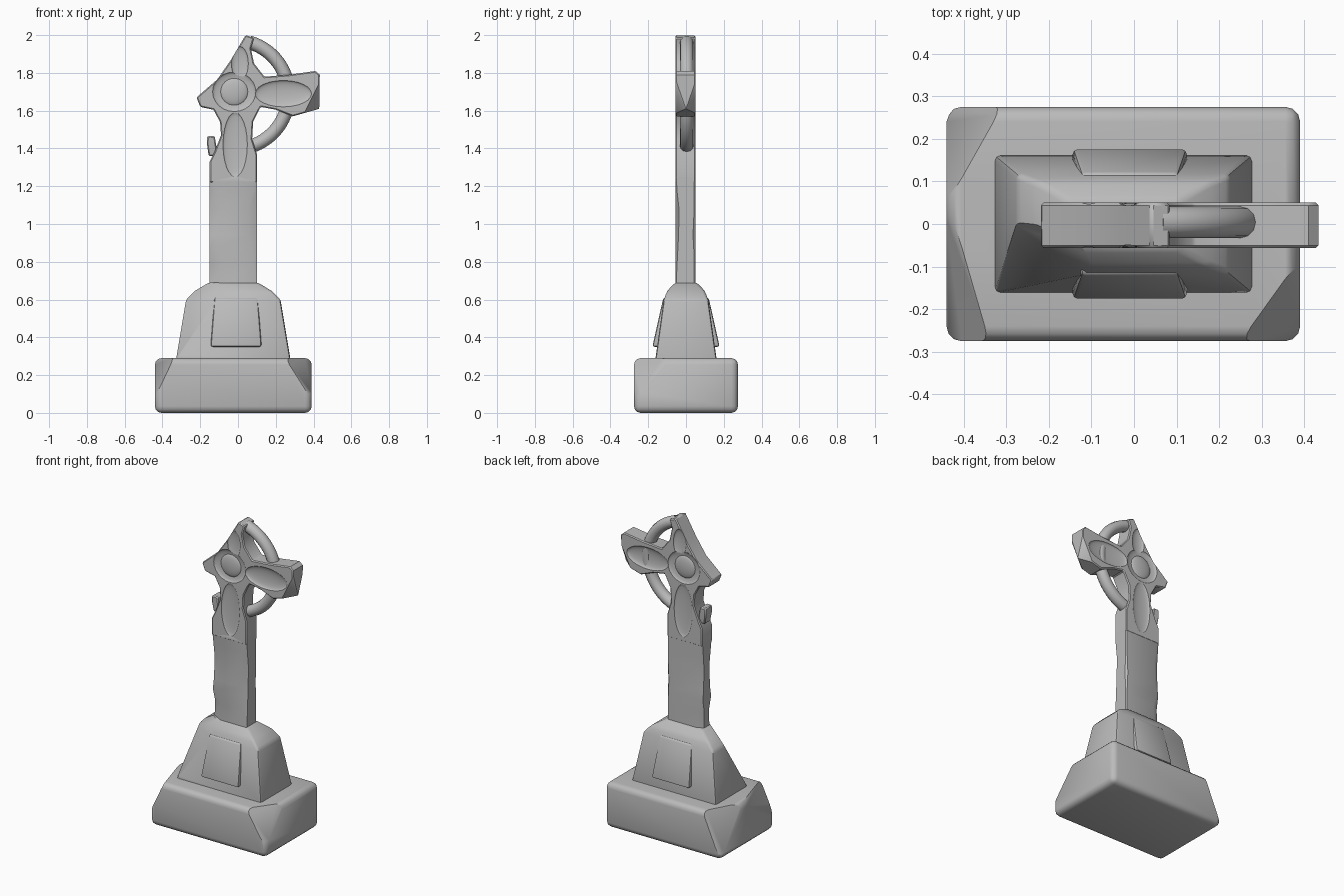
import bpy, bmesh
from math import sin, cos, pi, radians
from mathutils import Vector

if "Cube" in bpy.data.objects:
    bpy.data.objects.remove(bpy.data.objects["Cube"], do_unlink=True)

STONE = (0.5, 0.5, 0.5, 1)
stone = bpy.data.materials.new("grey stone")
stone.use_nodes = True
stone.diffuse_color = STONE
stone.node_tree.nodes["Principled BSDF"].inputs["Base Color"].default_value = STONE


def loft(sections):
    """Join rings of equal length into a closed solid."""
    bm = bmesh.new()
    rings = [[bm.verts.new(p) for p in s] for s in sections]
    n = len(rings[0])
    for a, b in zip(rings, rings[1:]):
        for i in range(n):
            j = (i + 1) % n
            bm.faces.new((a[i], a[j], b[j], b[i]))
    bm.faces.new(rings[0])
    bm.faces.new(rings[-1])
    bmesh.ops.recalc_face_normals(bm, faces=bm.faces)
    return bm


def rect(cx, hx, hy, z):
    return [(cx + sx * hx, sy * hy, z) for sx, sy in ((-1, -1), (1, -1), (1, 1), (-1, 1))]


def soften(bm, width, segments=2, limit=20):
    edges = [e for e in bm.edges if e.calc_face_angle(0) > radians(limit)]
    bmesh.ops.bevel(bm, geom=edges, offset=width, segments=segments,
                    profile=0.5, affect='EDGES', clamp_overlap=True)


def chip(bm, a, b, c, inside):
    """Break off everything beyond the plane through a, b and c."""
    a, b, c = Vector(a), Vector(b), Vector(c)
    n = (b - a).cross(c - a).normalized()
    if n.dot(Vector(inside) - a) > 0:
        n = -n
    geom = bm.verts[:] + bm.edges[:] + bm.faces[:]
    cut = bmesh.ops.bisect_plane(bm, geom=geom, plane_co=a, plane_no=n, clear_outer=True)
    edges = [e for e in cut["geom_cut"] if isinstance(e, bmesh.types.BMEdge)]
    bmesh.ops.contextual_create(bm, geom=edges)


def finish(bm, name, angle=40):
    bmesh.ops.recalc_face_normals(bm, faces=bm.faces)
    me = bpy.data.meshes.new(name)
    bm.to_mesh(me)
    bm.free()
    me.materials.append(stone)
    ob = bpy.data.objects.new(name, me)
    bpy.context.collection.objects.link(ob)
    smooth(ob, angle)
    return ob


def smooth(ob, angle=40):
    bpy.ops.object.select_all(action='DESELECT')
    ob.select_set(True)
    bpy.context.view_layer.objects.active = ob
    bpy.ops.object.shade_smooth_by_angle(angle=radians(angle))


def ellipsoid(x, y, z, rx, ry, rz):
    bm = bmesh.new()
    bmesh.ops.create_uvsphere(bm, u_segments=24, v_segments=12, radius=1)
    bmesh.ops.scale(bm, vec=(rx, ry, rz), verts=bm.verts)
    bmesh.ops.translate(bm, vec=(x, y, z), verts=bm.verts)
    return bm


# Plinth: rounded block with broken corners
bm = loft([rect(-0.025, 0.415, 0.275, z) for z in (0, 0.29)])
soften(bm, 0.035, 3)
heart = (0, 0, 0.1)
chip(bm, (0.25, -0.275, 0.29), (0.37, -0.275, 0.1), (0.39, -0.08, 0.29), heart)
chip(bm, (-0.34, -0.275, 0.29), (-0.43, -0.275, 0.1), (-0.42, 0.0, 0.29), heart)
chip(bm, (-0.31, 0.275, 0.29), (-0.41, 0.275, 0.06), (-0.42, 0.08, 0.29), heart)
finish(bm, "plinth")

# Pedestal: tapering block with a rounded shoulder and a broken corner
bm = loft([rect(-0.025, 0.305, 0.164, 0.27), rect(-0.025, 0.25, 0.118, 0.6),
           rect(-0.025, 0.205, 0.1, 0.645), rect(-0.025, 0.13, 0.058, 0.69)])
soften(bm, 0.014)
chip(bm, (-0.10, -0.115, 0.62), (-0.31, -0.163, 0.3), (-0.27, 0.0, 0.6), (0, 0, 0.4))
finish(bm, "pedestal")

# Raised panels on the front and back of the pedestal
bm = loft([rect(-0.01, 0.135, 0.178, 0.35), rect(-0.01, 0.115, 0.12, 0.61)])
soften(bm, 0.012)
finish(bm, "pedestal_panels")


# Shaft: height, then wear on the left-hand edges, right front and right back
def shaft_ring(z, worn, front, back):
    x0, x1, y0, y1 = -0.15, 0.1, -0.055, 0.049
    d = worn * 0.5
    return [(x0 + worn, y0, z), (x1 - front, y0, z), (x1, y0 + front * 0.4, z),
            (x1, y1 - back, z), (x1 - back, y1, z), (x0 + worn * 0.6, y1, z),
            (x0, y1 - d * 0.6, z), (x0, y0 + d, z)]


WEAR = [(0.67, 0.06, 0.006, 0.006), (0.79, 0.07, 0.02, 0.006), (0.87, 0.025, 0.03, 0.008),
        (0.94, 0.05, 0.04, 0.012), (1.08, 0.06, 0.045, 0.006), (1.17, 0.035, 0.02, 0.006),
        (1.25, 0.012, 0.008, 0.006)]
finish(loft([shaft_ring(*w) for w in WEAR]), "shaft", 30)

# Cross head: outline with the top and one arm broken away
OUTLINE = [(-0.15, 1.22), (0.1, 1.22), (0.1, 1.37), (0.075, 1.45), (0.08, 1.54),
           (0.12, 1.62), (0.2, 1.605), (0.29, 1.57), (0.43, 1.61), (0.433, 1.79),
           (0.41, 1.81), (0.27, 1.79), (0.14, 1.78), (0.085, 1.85), (0.068, 1.93),
           (0.085, 1.985), (0.04, 2.0), (-0.04, 1.865), (-0.11, 1.765), (-0.22, 1.67),
           (-0.2, 1.62), (-0.13, 1.605), (-0.095, 1.54), (-0.09, 1.47), (-0.125, 1.38),
           (-0.15, 1.33)]
bm = loft([[(x, y, z) for x, z in OUTLINE] for y in (-0.056, 0.05)])
for s in (-1, 1):
    chip(bm, (0.43, 0, 1.61), (0.43, s * 0.056, 1.745), (0.33, s * 0.056, 1.545), (0, 0, 1.7))
soften(bm, 0.006, 1, 50)
head = finish(bm, "cross_head")

# Shallow carved hollows in the head, front and back
HOLLOWS = [(-0.02, 1.70, 0.115, 0.018, 0.105), (0.24, 1.69, 0.15, 0.018, 0.07),
           (-0.015, 1.42, 0.065, 0.012, 0.17), (0.01, 1.85, 0.045, 0.014, 0.09)]
for x, z, rx, ry, rz in HOLLOWS:
    for y in (-0.0565, 0.0505):
        cutter = finish(ellipsoid(x, y, z, rx, ry, rz), "cutter")
        cutter.hide_render = True
        mod = head.modifiers.new("hollow", 'BOOLEAN')
        mod.operation, mod.solver, mod.object = 'DIFFERENCE', 'EXACT', cutter
        bpy.context.view_layer.objects.active = head
        bpy.ops.object.modifier_apply(modifier=mod.name)
        bpy.data.objects.remove(cutter, do_unlink=True)
smooth(head, 35)

# Domed bosses at the crossing
for name, y in (("front_boss", -0.038), ("back_boss", 0.032)):
    finish(ellipsoid(-0.02, y, 1.70, 0.075, 0.018, 0.075), name)

# Surviving half of the wheel ring
sections = []
STEPS = 28
for i in range(STEPS + 1):
    a = radians(-74 + 148 * i / STEPS)
    ring = []
    for k in range(12):
        t = 2 * pi * k / 12
        r = 0.288 + 0.036 * cos(t)
        ring.append((-0.02 + r * cos(a), 0.004 + 0.037 * sin(t), 1.685 + r * sin(a)))
    sections.append(ring)
finish(loft(sections), "wheel_ring", 50)

# Stub left where the other half of the ring snapped off
bm = loft([rect(-0.13, 0.025, 0.03, 1.36), rect(-0.14, 0.024, 0.036, 1.42),
           rect(-0.143, 0.02, 0.036, 1.465)])
soften(bm, 0.006, 1)
finish(bm, "ring_stub")
